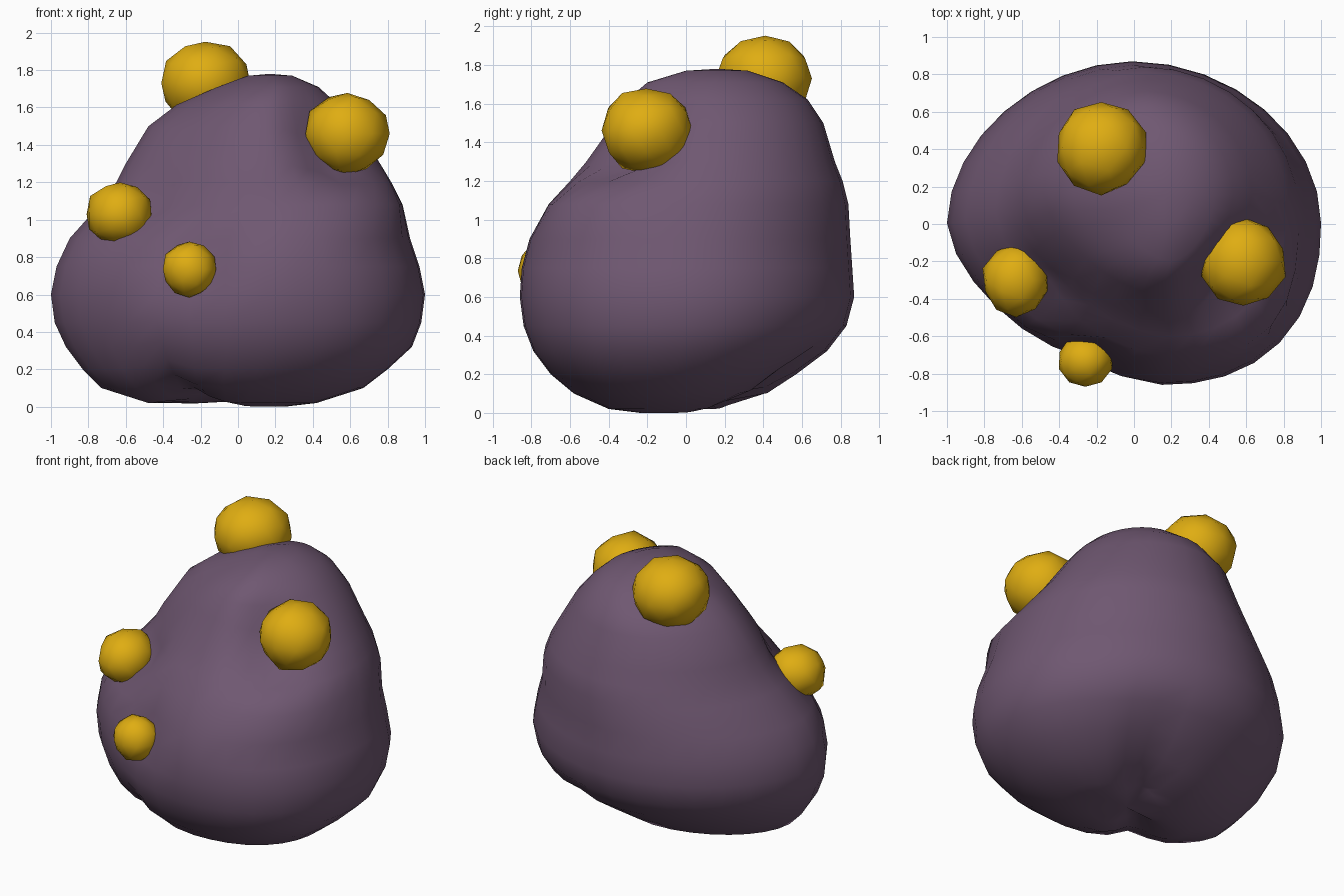
import bpy, bmesh, math, random
from mathutils import Vector

random.seed(4)
start_cube = bpy.data.objects.get("Cube")
if start_cube:
    bpy.data.objects.remove(start_cube, do_unlink=True)


def make_material(name, color):
    material = bpy.data.materials.new(name)
    material.use_nodes = True
    material.diffuse_color = color
    material.node_tree.nodes["Principled BSDF"].inputs["Base Color"].default_value = color
    return material


def finish(name, bm, material):
    bmesh.ops.recalc_face_normals(bm, faces=bm.faces)
    mesh = bpy.data.meshes.new(name)
    bm.to_mesh(mesh)
    bm.free()
    mesh.materials.append(material)
    for polygon in mesh.polygons:
        polygon.use_smooth = True
    obj = bpy.data.objects.new(name, mesh)
    bpy.context.collection.objects.link(obj)
    return obj


purple = make_material("dusty purple", (0.16, 0.097, 0.167, 1))
yellow = make_material("golden yellow", (0.74, 0.42, 0.006, 1))

# Body contour: height, right, left, front and back limits
SECTIONS = [
    (0.0, -0.25, 0.25, -0.25, 0.12),
    (0.02, -0.48, 0.42, -0.4, 0.2),
    (0.1, -0.73, 0.67, -0.58, 0.42),
    (0.2, -0.83, 0.8, -0.7, 0.57),
    (0.32, -0.92, 0.93, -0.79, 0.73),
    (0.45, -0.98, 0.98, -0.84, 0.83),
    (0.6, -1, 1, -0.86, 0.87),
    (0.75, -0.97, 0.97, -0.85, 0.86),
    (0.9, -0.9, 0.92, -0.81, 0.85),
    (1.08, -0.74, 0.88, -0.71, 0.84),
    (1.2, -0.65, 0.82, -0.6, 0.81),
    (1.3, -0.6, 0.76, -0.52, 0.77),
    (1.5, -0.48, 0.63, -0.38, 0.71),
    (1.62, -0.33, 0.53, -0.31, 0.63),
    (1.71, -0.12, 0.43, -0.2, 0.5),
    (1.77, 0.05, 0.29, 0, 0.32),
]
# Soft hollows pressed into the surface: centre, radius, depth
HOLLOWS = [
    ((0.45, -0.28, 1.36), 0.2, 0.11),
    ((-0.18, -0.02, 1.5), 0.18, 0.05),
    ((-0.23, -0.68, 0.79), 0.18, 0.13),
    ((-0.5, -0.35, 1.06), 0.18, 0.09),
]
SIDES = 32


def body_point(section, angle):
    z, right, left, front, back = section
    px, py = (right + left) / 2, (front + back) / 2
    c, s = math.cos(angle), math.sin(angle)
    # Each quarter of the outline has its own fullness
    if s > 0:
        power = 1.87 if c < 0 else 1.95
        px -= 0.01
    else:
        px += 0.075 * (left - right)
        if c < 0:
            power = 1.62
        elif z < 1:
            power = 2.3
        else:
            power = max(1.7, 2.9 - 5.5 * (z - 1.08))
    radius = (abs(c) ** power + abs(s) ** power) ** (-1 / power)
    x = px + radius * c * (left - px if c > 0 else px - right)
    y = py + radius * s * (back - py if s > 0 else py - front)
    point = Vector((x, y, z))
    # Diagonal groove between the two lower lobes
    across = 0.55 * y - 0.83 * x - 0.04
    point.z += 0.09 * math.exp(-(across / 0.12) ** 2) * max(0, 1 - z / 0.5)
    for centre, size, depth in HOLLOWS:
        amount = depth * math.exp(-((point - Vector(centre)).length / size) ** 2)
        point += (Vector((0.05, 0, 0.8)) - point).normalized() * amount
    return point


# Lumpy body
bm = bmesh.new()
rings = [[bm.verts.new(body_point(section, math.tau * i / SIDES)) for i in range(SIDES)]
         for section in SECTIONS]
for low, high in zip(rings, rings[1:]):
    for i in range(SIDES):
        j = (i + 1) % SIDES
        bm.faces.new((low[i], low[j], high[j], high[i]))
for ring, lift in ((rings[0], 0), (rings[-1], 0.01)):
    centre = sum((v.co for v in ring), Vector()) / SIDES
    tip = bm.verts.new(centre + Vector((0, 0, lift)))
    for i in range(SIDES):
        bm.faces.new((ring[i], ring[(i + 1) % SIDES], tip))
finish("lumpy_body", bm, purple)

# Round growths: name, centre, radii
GROWTHS = [
    ("crown_growth", (-0.175, 0.41, 1.73), (0.25, 0.255, 0.23)),
    ("left_shoulder_growth", (0.585, -0.205, 1.46), (0.235, 0.245, 0.225)),
    ("right_side_growth", (-0.63, -0.3, 1.03), (0.185, 0.2, 0.18)),
    ("front_growth", (-0.26, -0.73, 0.735), (0.148, 0.145, 0.15)),
]
for name, centre, radii in GROWTHS:
    bm = bmesh.new()
    bmesh.ops.create_icosphere(bm, subdivisions=2, radius=1)
    for v in bm.verts:
        bump = random.uniform(0.94, 1.02)
        v.co = Vector(c + r * n * bump for c, r, n in zip(centre, radii, v.co))
    finish(name, bm, yellow)
